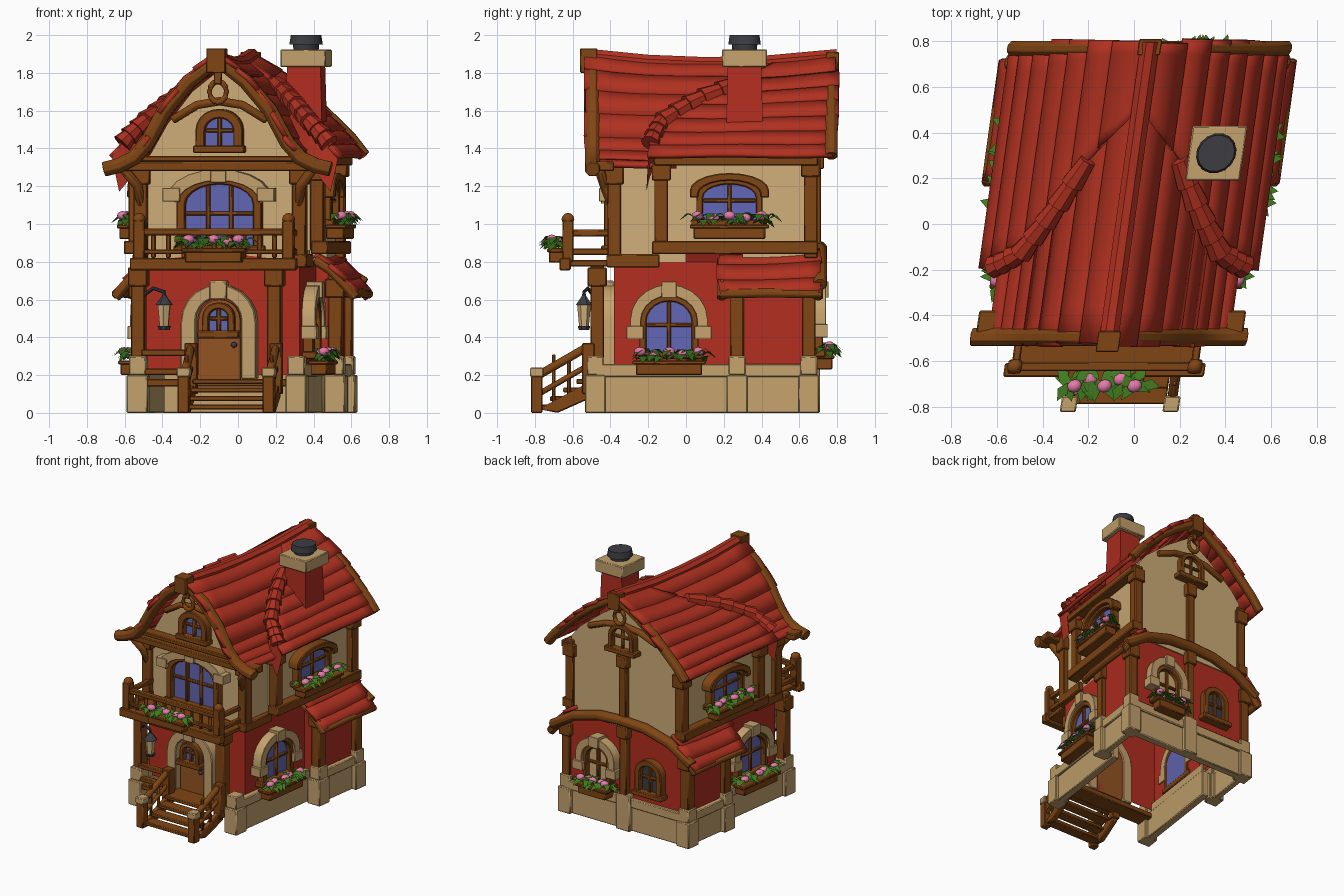
import bpy, bmesh, math, random
from mathutils import Matrix, Vector
random.seed(4)
if "Cube" in bpy.data.objects:
    bpy.data.objects.remove(bpy.data.objects["Cube"])
T = lambda x, y, z: Matrix.Translation((x, y, z))
R = lambda deg: Matrix.Rotation(math.radians(deg), 4, "Z")
I, FLIP = Matrix(), Matrix.Diagonal((-1, 1, 1, 1))
COLOURS = dict(roof_red=(174, 52, 37), wall_red=(176, 49, 37), stone=(195, 161, 109),
               plaster=(204, 172, 119), wood=(127, 71, 27), door_wood=(146, 84, 38),
               glass=(98, 102, 178), metal=(62, 63, 68), leaf=(70, 128, 38), petal=(228, 122, 168))
MATS, PARTS = {}, {}
for name, rgb in COLOURS.items():
    m = MATS[name] = bpy.data.materials.new(name)
    m.use_nodes = True
    m.diffuse_color = [(c / 255) ** 2.2 for c in rgb] + [1]
    m.node_tree.nodes["Principled BSDF"].inputs["Base Color"].default_value = m.diffuse_color

def part(name, mat):
    return PARTS.setdefault(name, (bmesh.new(), mat))[0]

def box(bm, x, y, z, M=I, sym=False):
    """Box from three (low, high) ranges."""
    mid = [(a + b) / 2 for a, b in (x, y, z)]
    size = [b - a for a, b in (x, y, z)]
    for S in (I, FLIP) if sym else (I,):
        bmesh.ops.create_cube(bm, size=1, matrix=S @ M @ T(*mid) @ Matrix.Diagonal(size + [1]))

def ball(bm, r, M):
    bmesh.ops.create_icosphere(bm, subdivisions=2, radius=r, matrix=M)

def skin(bm, rings, closed=True, caps=True):
    """Join rows of points into a surface."""
    rows = [[bm.verts.new(p) for p in r] for r in rings]
    n = len(rows[0])
    for a, b in zip(rows, rows[1:]):
        for i in range(n if closed else n - 1):
            j = (i + 1) % n
            bm.faces.new((a[i], a[j], b[j], b[i]))
    if caps:
        bm.faces.new(rows[0])
        bm.faces.new(rows[-1])

def prism(bm, pts, y0, y1, M=I):
    skin(bm, [[M @ Vector((x, y, z)) for x, z in pts] for y in (y0, y1)])

def tube(bm, path, r, r2=None, M=I, n=8):
    path, rings = [Vector(p) for p in path], []
    for i, p in enumerate(path):
        t = (path[min(i + 1, len(path) - 1)] - path[max(i - 1, 0)]).normalized()
        u = t.cross((0, 0, 1) if abs(t.z) < .95 else (0, 1, 0)).normalized()
        v, rad = u.cross(t), r + ((r2 or r) - r) * i / (len(path) - 1)
        rings.append([M @ (p + rad * (u * math.cos(a) + v * math.sin(a)))
                      for a in (math.tau * (k + .5) / n for k in range(n))])
    skin(bm, rings)

def both(half):
    """Mirror a half outline that starts at the ridge."""
    return [(-p[0], p[1]) for p in reversed(half)] + [(p[0], p[1]) for p in half if p[0] > 0]

def span(half, y):
    return [(x, y, z) for x, z in both(half)]

def arch(w, h, z0=0, rise=.45):
    top = [(w / 2 * math.cos(a), h - w * rise * (1 - math.sin(a))) for a in (math.pi * k / 10 for k in range(11))]
    return [(w / 2, z0)] + top + [(-w / 2, z0)]

def ring(bm, outer, inner, y0, y1, M):
    """Band between two outlines, open at the bottom."""
    skin(bm, [[M @ Vector(p) for p in ((a[0], y0, a[1]), (a[0], y1, a[1]), (b[0], y1, b[1]), (b[0], y0, b[1]))]
              for a, b in zip(outer, inner)])

def flowers(M, w):
    """Planter hanging out of the wall, with leaves and blossoms."""
    box(part("planters", "wood"), (-w / 2, w / 2), (-.105, -.01), (-.07, 0), M)
    box(part("planters", "wood"), (-w / 2 - .02, w / 2 + .02), (-.115, -.01), (-.015, .008), M)
    leaves = part("leaves", "leaf")
    for i in range(44):
        L = M @ T(random.uniform(-.55, .55) * w, -.075, random.uniform(.005, .05)) @ R(random.uniform(0, 360))
        q = [(0, 0, 0), (.026, .04, .022), (0, .088, -.015), (-.026, .04, .022)]
        f = leaves.faces.new([leaves.verts.new(L @ Vector(p)) for p in q])
        f.normal_update()
        if f.normal.z < 0:
            f.normal_flip()
    for i in range(5):
        c = T((i - 2) * w * .22, -.09 + .03 * (i % 2), .055 - .012 * (i % 2))
        ball(part("blossoms", "petal"), .032, M @ c @ Matrix.Diagonal((1, .9, .75, 1)))

def stone_hood(M, w, h, foot, rise=.45):
    st = part("stone_hoods", "stone")
    ring(st, arch(w + .17, h + .09, foot, rise), arch(w + .06, h + .03, foot, rise), -.07, .01, M)
    box(st, (w / 2 + .015, w / 2 + .105), (-.08, .01), (foot - .02, foot + .05), M)
    box(st, (-w / 2 - .105, -w / 2 - .015), (-.08, .01), (foot - .02, foot + .05), M)
    box(st, (-.04, .04), (-.085, .01), (h + .02, h + .105), M)

def window(M, w, h, pane="glass", bars=1, rise=.45, edge=.035):
    fr = part("window_frames", "wood")
    prism(part(pane + "_panes", pane), arch(w, h, 0, rise), -.02, .01, M)
    ring(fr, arch(w + 2 * edge, h + edge, -.03, rise), arch(w, h, 0, rise), -.055, .01, M)
    box(fr, (-w / 2 - .06, w / 2 + .06), (-.07, .01), (-.035, .005), M)
    for i in range(bars):
        x = (i + 1) * w / (bars + 1) - w / 2
        box(fr, (x - .011, x + .011), (-.04, 0), (0, h), M)
    box(fr, (-w / 2, w / 2), (-.038, 0), (h * .5, h * .5 + .02), M)

# stone base with corner piers, open underneath
base = part("stone_base", "stone")
for grow, z in ((0, (0, .2)), (.015, (.19, .26))):
    box(base, (.39, .45 + grow), (-.48, .3), z, sym=True)
    box(base, (.45, .54 + grow), (.24, .3), z, sym=True)
    box(base, (.49, .54 + grow), (.24, .68), z, sym=True)
    box(base, (-.54, .54), (.62, .68 + grow), z)
for x, y in ((.42, -.48), (.52, .27), (.52, .65)):
    box(base, (x - .055, x + .055), (y - .055, y + .055), (0, .2), sym=True)
    box(base, (x - .045, x + .045), (y - .045, y + .045), (.2, .3), sym=True)
box(base, (-.06, .06), (.64, .71), (0, .29))

# ground floor walls, open underneath
low = part("ground_walls", "wall_red")
prism(low, [(-.42, .2), (.42, .2), (.42, .8), (0, .85), (-.42, .8)], -.38, .67)
for s in (1, -1):
    prism(low, [(s * .4, .2), (s * .52, .2), (s * .52, .72), (s * .4, .8)], .24, .67)
bmesh.ops.delete(low, geom=[f for f in low.faces if f.calc_center_median().z < .21], context="FACES")

# upper floor walls with gables, the back bay being wider
up = part("upper_walls", "plaster")
for half, y0, y1 in (([(0, 1.82), (.15, 1.7), (.28, 1.53), (.37, 1.37), (.42, 1.32), (.42, .8)], -.38, 0),
                     ([(0, 1.72), (.28, 1.49), (.37, 1.36), (.47, 1.34), (.47, .86)], -.14, .4),
                     ([(0, 1.79), (.2, 1.66), (.4, 1.5), (.47, 1.41), (.47, .8)], .3, .68)):
    prism(up, both(half), y0, y1)

# posts, sills, eave beams and brackets
posts, beams = part("corner_posts", "wood"), part("beams", "wood")
for x, y, z0, z1, sym in ((-.42, -.47, .28, .8, 0), (.3, -.47, .2, .8, 0), (.42, -.38, .8, 1.34, 1),
                          (.48, -.13, .86, 1.36, 1), (.48, .66, .82, 1.38, 1), (.52, .27, .28, .74, 1),
                          (.52, .65, .28, .74, 1), (0, .68, .26, .86, 0), (0, .685, .86, 1.42, 0)):
    r = .036 if y < .67 else .03
    box(posts, (x - r, x + r), (y - r, y + r), (z0, z1), sym=sym)
    box(posts, (x - r - .015, x + r + .015), (y - r - .015, y + r + .015), (z1 - .13, z1 - .03), sym=sym)
box(beams, (.45, .54), (-.18, .7), (.84, .91), sym=True)
box(beams, (.47, .55), (-.17, .7), (1.31, 1.36), sym=True)
box(beams, (.39, .46), (-.42, -.14), (.77, .84), sym=True)
box(beams, (-.585, .585), (-.49, -.38), (1.28, 1.33))
box(beams, (-.43, .43), (-.46, -.38), (1.33, 1.36))
tube(beams, span([(0, .87), (.2, .86), (.42, .8), (.61, .68)], .71), .04)
tube(beams, span([(0, 1.62), (.15, 1.6), (.3, 1.54)], .7), .025)
tube(beams, span([(0, 1.65), (.12, 1.63), (.25, 1.55)], -.41), .024)
for S in (I, FLIP):
    tube(beams, [(.42, -.39, 1.1), (.43, -.43, 1.2), (.5, -.46, 1.29)], .028, M=S)

# roofs: overlapping courses along (offset, height, front, back) profiles
MAIN = [(0, 1.865, -.53, .78), (.15, 1.755, -.53, .78), (.28, 1.6, -.53, .3),
        (.37, 1.43, -.53, -.06), (.44, 1.35, -.52, -.06), (.52, 1.31, -.51, -.06)]
DORMER = [(0, 1.865, .5, .8), (.2, 1.745, .28, .8), (.32, 1.655, .05, .8),
          (.43, 1.55, -.12, .8), (.53, 1.45, -.18, .79), (.6, 1.36, -.2, .78)]
ANNEX = [(.42, .84, .18, .71), (.5, .79, .17, .72), (.58, .71, .17, .72), (.635, .64, .18, .71)]

def sample(prof, t):
    f = min(max(t, 0), 1) * (len(prof) - 1)
    i = min(int(f), len(prof) - 2)
    return [a + (b - a) * (f - i) for a, b in zip(prof[i], prof[i + 1])]

def sag(y, t):
    return .1 * (y - .15) ** 2 * (1 - t) - .01

for name, prof, n in (("main_roof", MAIN, 7), ("dormer_roofs", DORMER, 7), ("annex_roofs", ANNEX, 3)):
    for S in (I, FLIP):
        for i in range(n):
            jit, rows = random.uniform(-.012, .012), []
            for k in range(3):
                t = min((i + k * .54) / n, 1)
                x, z, y0, y1 = sample(prof, t)
                rows.append([S @ Vector((x + .003 * k, y, z + .004 * k + sag(y, t) + .003 * math.sin(9 * y + i)))
                             for y in (y0 + jit + (y1 - y0) * c / 8 for c in range(9))])
            skin(part(name, "roof_red"), rows, closed=False, caps=False)
tube(part("ridge_cap", "roof_red"), [(0, y, 1.852 + sag(y, 0)) for y in (-.5, -.2, .1, .4, .8)], .045)

# curled tiles and skirt closing the dormer edge
edge = [Vector((x, y, z)) for x, z, y, _ in (sample(DORMER, .2 + .08 * k) for k in range(11))]
for S in (I, FLIP):
    for a, b in zip(edge[:8], edge[1:]):
        tube(part("dormer_edge_tiles", "roof_red"), [a, b + (b - a) * .15], .04, .055, M=S)
    skin(part("dormer_skirts", "roof_red"), [[S @ p, S @ (p + Vector((-.04, -.01, -.19)))] for p in edge], False, False)

# bargeboards and gable ornaments
barge = part("bargeboards", "wood")
tube(barge, span(MAIN + [(.6, 1.29)], -.495), .042)
tube(barge, span(DORMER, .77), .036)
box(barge, (-.05, .05), (-.56, -.47), (1.8, 1.93))
box(barge, (-.05, .05), (.74, .81), (1.78, 1.91))
for y in (-.47, .74):
    tube(barge, [(.045 * math.sin(a), y, 1.7 + .055 * math.cos(a)) for a in (math.tau * k / 12 for k in range(13))], .016)
    box(barge, (-.02, .02), (y - .02, y + .02), (1.74, 1.84))
for S in (I, FLIP):
    tube(barge, [(.63, .18, .63), (.63, .45, .635), (.63, .72, .63)], .026, M=S)
    for y in (.19, .7):
        tube(barge, [(p[0], y, p[1] - .03) for p in ANNEX], .028, M=S)

# windows
for S in (I, FLIP):
    A, B = S @ T(.42, -.09, .32) @ R(90), S @ T(.47, .23, 1.02) @ R(90)
    window(A, .24, .27)
    stone_hood(A, .24, .27, .09)
    flowers(A @ T(0, -.02, -.05), .35)
    window(B, .28, .19, rise=.25)
    ring(part("window_hoods", "wood"), arch(.42, .25, .12, .22), arch(.33, .21, .12, .22), -.08, .01, B)
    flowers(B @ T(0, -.02, -.03), .38)
window(T(0, -.38, .88), .36, .33, bars=2, rise=.3, edge=.045)
stone_hood(T(0, -.38, .88), .38, .32, .26, rise=.28)
window(T(0, -.38, 1.41), .15, .15, edge=.05)
window(T(0, .68, 1.44) @ R(180), .15, .16, pane="plaster")
window(T(.22, .67, .33) @ R(180), .17, .26, pane="plaster")
stone_hood(T(.22, .67, .33) @ R(180), .17, .26, .09)
flowers(T(.22, .67, .3) @ R(180), .24)
window(T(-.23, .67, .36) @ R(180), .14, .21, pane="metal", edge=.045)

# front door in a stone arch
D, trim = T(0, -.38, .18), part("door_surround", "stone")
prism(part("door", "door_wood"), arch(.22, .42, 0, .5), -.04, 0, D)
ring(trim, arch(.4, .5, 0, .5), arch(.24, .43, 0, .5), -.08, .01, D)
box(trim, (-.045, .045), (-.1, 0), (.42, .52), D)
window(D @ T(0, -.03, .25), .1, .12)
ball(part("door_knob", "metal"), .016, D @ T(.08, -.055, .18))

# porch floor, stairs and handrails
porch, rails = part("porch_and_stairs", "wood"), part("handrails", "wood")
box(porch, (-.4, .38), (-.52, -.38), (.14, .18))
for i in range(4):
    y, z = -.79 + .07 * i, .045 * (i + 1)
    box(porch, (-.12, .29), (y, y + .09), (z - .028, z))
for x in (-.135, .315):
    box(rails, (x - .03, x + .03), (-.82, -.76), (0, .21))
    box(part("newel_caps", "stone"), (x - .035, x + .035), (-.825, -.755), (.19, .24))
    box(rails, (x - .033, x + .033), (-.55, -.485), (.1, .37))
    for z, r in ((.2, .024), (.1, .016)):
        tube(rails, [(x, -.78, z), (x, -.52, z + .15)], r)
    skin(porch, [[(x + s, -.78, .02), (x + s, -.5, .17), (x + s, -.5, .08), (x + s, -.68, 0)] for s in (-.02, .02)])
    for y in (-.7, -.62):
        box(rails, (x - .01, x + .01), (y - .01, y + .01), (.05, .31))
for z in (.32, .22):
    box(rails, (-.4, -.13), (-.52, -.48), (z - .02, z + .015))

# balcony
deck, bal = part("balcony_deck", "wood"), part("balcony_railing", "wood")
box(deck, (-.41, .41), (-.64, -.36), (.775, .81))
box(deck, (-.44, .44), (-.67, -.61), (.755, .82))
box(bal, (-.4, .4), (-.645, -.605), (.94, .975))
box(bal, (-.4, .4), (-.64, -.61), (.84, .865))
for z in (.85, .95):
    box(bal, (.375, .41), (-.62, -.38), (z - .015, z + .02), sym=True)
box(bal, (.365, .425), (-.655, -.595), (.8, 1.02), sym=True)
for s in (-1, 1):
    ball(bal, .034, T(s * .395, -.625, 1.025))
for i in range(9):
    x = -.32 + .08 * i
    box(bal, (x - .012, x + .012), (-.637, -.613), (.82, .95))
flowers(T(.01, -.62, .865), .3)

# wall lantern
lamp, L = part("lantern", "metal"), T(-.275, -.54, 0)
for z0, z1, r0, r1 in ((.44, .46, .03, .036), (.57, .62, .048, .012), (.62, .65, .012, .006)):
    tube(lamp, [(0, 0, z0), (0, 0, z1)], r0, r1, M=L)
tube(part("lantern_glass", "plaster"), [(0, 0, .46), (0, 0, .57)], .026, .036, M=L, n=6)
tube(lamp, [(0, 0, .64), (-.06, .02, .66), (-.12, .05, .62)], .01, M=L)

# chimney
C = T(.357, .31, 0)
tube(part("chimney_stack", "wall_red"), [(0, 0, 1.45), (0, 0, 1.85)], .14, .125, M=C, n=4)
box(part("chimney_cap", "stone"), (-.12, .12), (-.12, .12), (1.83, 1.925), C)
for z0, z1, r0, r1 in ((1.91, 1.96, .065, .07), (1.95, 2.0, .088, .08)):
    tube(part("chimney_pot", "metal"), [(0, 0, z0), (0, 0, z1)], r0, r1, M=C, n=16)

# turn parts into objects, leaning the plan sideways toward the back
for name, (bm, mat) in PARTS.items():
    if mat != "leaf":
        bmesh.ops.recalc_face_normals(bm, faces=bm.faces)
    for v in bm.verts:
        v.co.x += .14 * v.co.y - .04
    me = bpy.data.meshes.new(name)
    bm.to_mesh(me)
    bm.free()
    me.materials.append(MATS[mat])
    ob = bpy.data.objects.new(name, me)
    bpy.context.collection.objects.link(ob)
    ob.select_set(True)
    bpy.context.view_layer.objects.active = ob
    if name.endswith(("_roof", "_roofs")):
        mod = ob.modifiers.new("thickness", "SOLIDIFY")
        mod.thickness, mod.offset = .025, 0
    elif mat in ("wood", "stone"):
        mod = ob.modifiers.new("soft_edges", "BEVEL")
        mod.width, mod.limit_method = .006, "ANGLE"
bpy.ops.object.shade_smooth_by_angle(angle=math.radians(35))
